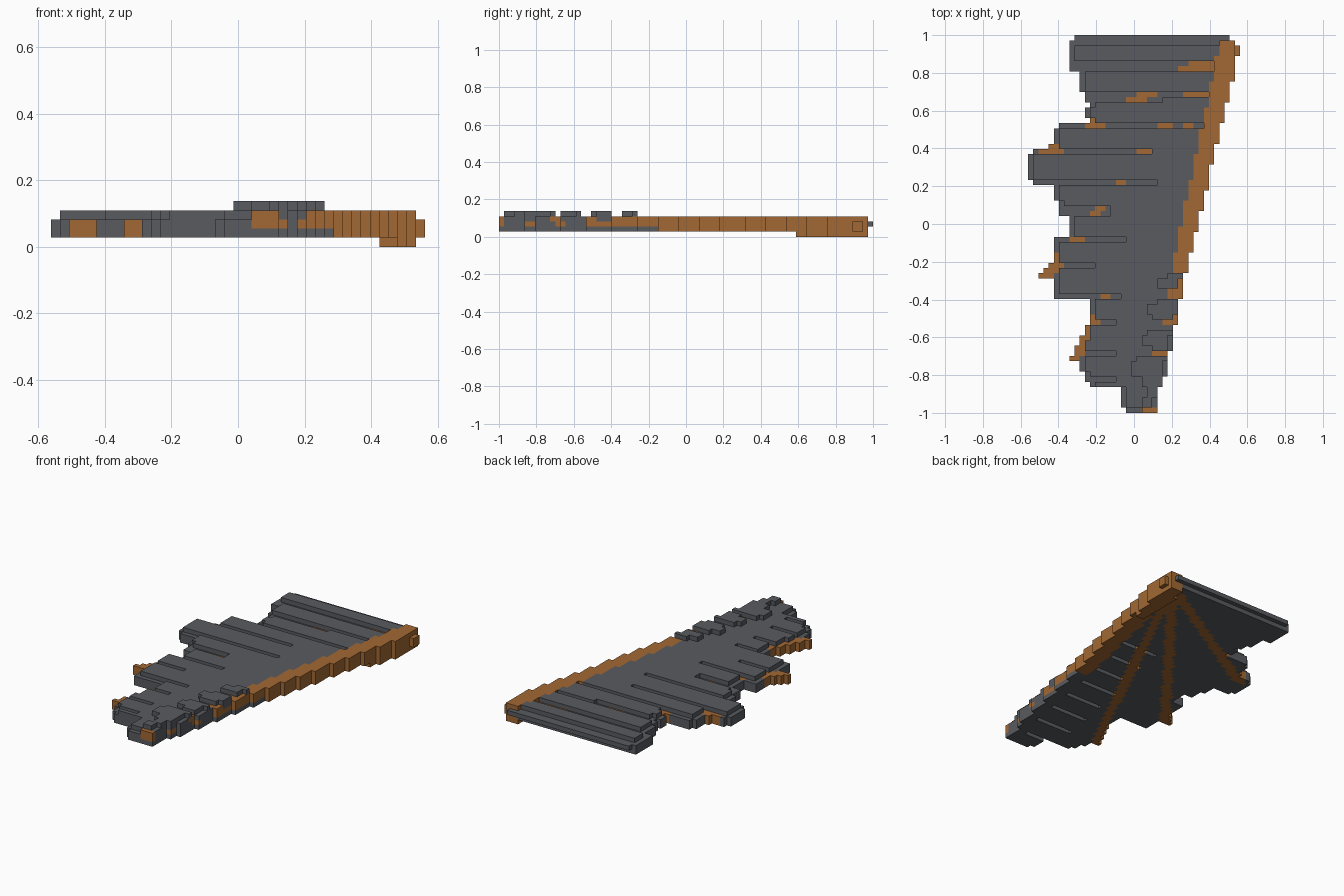
import bpy
import bmesh
from mathutils import Vector

cube = bpy.data.objects.get("Cube")
if cube:
    bpy.data.objects.remove(cube, do_unlink=True)

COLS, ROWS = 41, 73
S = 2 / ROWS                       # edge of one block


def material(name, rgb):
    m = bpy.data.materials.new(name)
    m.use_nodes = True
    m.diffuse_color = (*rgb, 1)
    m.node_tree.nodes["Principled BSDF"].inputs["Base Color"].default_value = (*rgb, 1)
    return m


GRAY = material("slate gray", (0.098, 0.104, 0.117))
BROWN = material("warm brown", (0.36, 0.138, 0.034))


def centre(c, r):
    return (c + 0.5 - COLS / 2) * S, 1 - (r + 0.5) * S


def stepped(table, r):
    """Value of the last entry that starts at or before row r."""
    return [v for start, v in table if start <= r][-1]


# Trailing edge of the feathers: first row (from the back), first column
TRAILING = [(0, 9), (1, 8), (7, 10), (11, 11), (13, 12), (14, 11), (16, 12), (17, 6),
            (18, 5), (22, 1), (23, 0), (28, 1), (29, 5), (32, 6), (35, 8), (39, 5),
            (51, 12), (56, 11), (59, 10), (65, 11), (67, 12), (68, 18), (72, 19)]
# Rows where the leading edge steps in by one block
LEADING = [9, 13, 17, 21, 25, 30, 34, 38, 42, 46, 51, 56, 61, 66, 68]
# Grooves between the upper feathers: row, last column
GROOVES = {0: 40, 1: 40, 5: 40, 6: 40, 11: 40, 12: 25, 17: 40, 22: 23, 28: 24, 33: 15,
           34: 15, 39: 18, 44: 12, 50: 17, 55: 16, 61: 16, 66: 16}
# Finger bones fan out from the joint to these tips
JOINT = (0.5, 0.94)
FINGER_TIPS = [(-0.48, 0.36), (-0.46, -0.27), (-0.31, -0.72)]

parts = {"feather_base": set(), "upper_feathers": set(), "covert_feathers": set(),
         "leading_bone": set(), "finger_bones": set()}
taken = {}


def put(part, c, r, k):
    """Later parts replace earlier ones in the same place."""
    if (c, r, k) in taken:
        parts[taken[c, r, k]].discard((c, r, k))
    taken[c, r, k] = part
    parts[part].add((c, r, k))


def leading(r):
    return 40 - sum(r >= s for s in LEADING)


def is_bone(c, r):
    x, y = centre(c, r)
    return 1 <= r and x > 0.25 + 0.213 * y


# Feather layers, with shallow grooves on both sides
for r in range(ROWS):
    left, right = stepped(TRAILING, r), leading(r) - (r == 0)
    for c in range(left, right):
        inner = (0.25 + 0.213 * centre(c, r)[1]) / S + COLS / 2
        under_groove = r > 20 and r % 6 == 2 and inner - 9 < c < inner
        if r > 0 and not under_groove:
            put("feather_base", c, r, 1)
        put("feather_base", c, r, 2)
        if c > left and c > GROOVES.get(r, -1) and r < ROWS - 1:
            put("upper_feathers", c, r, 3)

# Finger bones set into the base
for tx, ty in FINGER_TIPS:
    slope = (JOINT[0] - tx) / (JOINT[1] - ty)
    half = 0.02 + 0.022 * slope
    for r in range(2, ROWS):
        for c in range(COLS):
            x, y = centre(c, r)
            if y > ty - S / 2 and abs(x - tx - (y - ty) * slope) < half and c < leading(r):
                for k in (1, 2):
                    put("finger_bones", c, r, k)

# Leading bone, its thickened joint and the knob on the joint
for r in range(1, ROWS):
    for c in range(leading(r)):
        if not is_bone(c, r):
            continue
        if r < 42:
            put("leading_bone", c, r, 1)
        if r < 56 or r % 6 < 2:
            put("leading_bone", c, r, 2)
        if r < 51 or r in (54, 55, 61, 62, 72):
            put("leading_bone", c, r, 3)
        if r < 15 and c > 35:
            put("leading_bone", c, r, 0)
for r in (2, 3):
    for k in (1, 2):
        put("leading_bone", 40, r, k)

# Raised coverts near the front tip: first/last column, first/last row
for c0, c1, r0, r1 in [(27, 29, 46, 46), (25, 28, 47, 48), (25, 28, 51, 51),
                       (23, 28, 52, 53), (24, 27, 54, 54), (23, 27, 57, 57),
                       (22, 26, 58, 59), (24, 26, 60, 60), (21, 26, 62, 62),
                       (20, 25, 63, 65), (22, 25, 66, 67), (23, 24, 68, 69),
                       (22, 23, 70, 71)]:
    for c in range(c0, c1 + 1):
        for r in range(r0, r1 + 1):
            put("covert_feathers", c, r, 4)

# Outer faces of a block: direction and two in-plane axes
AXES = [Vector((1, 0, 0)), Vector((0, 1, 0)), Vector((0, 0, 1))]


def build(name, cells, mat):
    bm = bmesh.new()
    for c, r, k in sorted(cells):
        x, y = centre(c, r)
        mid = Vector((x, y, (k + 0.5) * S))
        for i, n in enumerate(AXES):
            u, v = AXES[(i + 1) % 3], AXES[(i + 2) % 3]
            for sign in (1, -1):
                d = n * sign
                if (c + int(d.x), r - int(d.y), k + int(d.z)) in taken:
                    continue
                corners = [(-1, -1), (1, -1), (1, 1), (-1, 1)][::sign]
                bm.faces.new([bm.verts.new(mid + (d + u * a + v * b) * S / 2)
                              for a, b in corners])
    bmesh.ops.remove_doubles(bm, verts=bm.verts, dist=S / 100)
    mesh = bpy.data.meshes.new(name)
    bm.to_mesh(mesh)
    bm.free()
    mesh.materials.append(mat)
    bpy.context.collection.objects.link(bpy.data.objects.new(name, mesh))


for name, cells in parts.items():
    build(name, cells, BROWN if name.endswith(("bone", "bones")) else GRAY)
